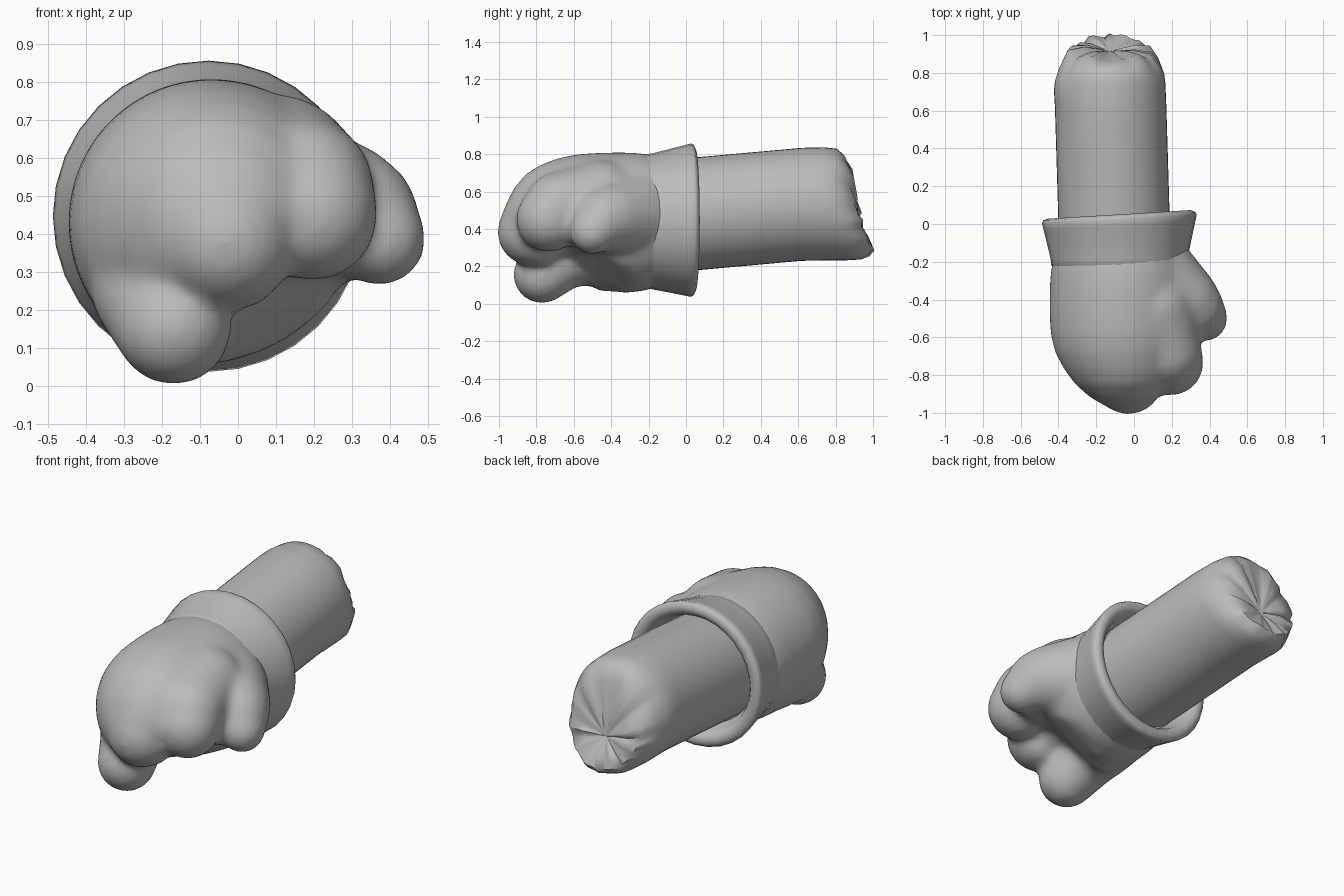
import bpy, bmesh, math, random
from mathutils import Vector

if "Cube" in bpy.data.objects:
    bpy.data.objects.remove(bpy.data.objects["Cube"])

random.seed(4)
grey = bpy.data.materials.new("soft grey")
grey.diffuse_color = (0.5, 0.5, 0.5, 1)
grey.use_nodes = True
grey.node_tree.nodes["Principled BSDF"].inputs["Base Color"].default_value = grey.diffuse_color


def finish(bm, name, angle=40):
    bmesh.ops.recalc_face_normals(bm, faces=bm.faces)
    me = bpy.data.meshes.new(name)
    bm.to_mesh(me)
    bm.free()
    ob = bpy.data.objects.new(name, me)
    bpy.context.collection.objects.link(ob)
    me.materials.append(grey)
    bpy.ops.object.select_all(action='DESELECT')
    ob.select_set(True)
    bpy.context.view_layer.objects.active = ob
    bpy.ops.object.shade_smooth_by_angle(angle=math.radians(angle))
    return ob


def loft(bm, rings, tip=None):
    """Skin a list of point rings; start capped flat, end capped flat or to a tip."""
    rows = [[bm.verts.new(p) for p in ring] for ring in rings]
    n = len(rows[0])
    for a, b in zip(rows, rows[1:]):
        for i in range(n):
            j = (i + 1) % n
            bm.faces.new((a[i], a[j], b[j], b[i]))
    bm.faces.new(rows[0])
    if tip:
        t = bm.verts.new(tip)
        for i in range(n):
            bm.faces.new((rows[-1][i], rows[-1][(i + 1) % n], t))
    else:
        bm.faces.new(rows[-1])


def angles(n):
    return [2 * math.pi * i / n for i in range(n)]


# Hand: rounded fist body, flattened towards the palm (y, cx, cz, radius, palm depth)
bm = bmesh.new()
palm = Vector((0.5, -0.87))
body = [(-0.12, -0.07, 0.44, 0.34, 1), (-0.20, -0.07, 0.437, 0.362, 1),
        (-0.26, -0.07, 0.435, 0.372, 0.38), (-0.34, -0.07, 0.433, 0.377, 0.35),
        (-0.46, -0.07, 0.43, 0.378, 0.29), (-0.58, -0.07, 0.428, 0.372, 0.20),
        (-0.68, -0.068, 0.43, 0.35, 0.14), (-0.77, -0.06, 0.437, 0.31, 0.12),
        (-0.85, -0.055, 0.445, 0.255, 0.11), (-0.92, -0.05, 0.44, 0.18, 0.10),
        (-0.965, -0.04, 0.42, 0.11, 0.08)]
rings = []
for y, cx, cz, r, depth in body:
    ring = []
    for a in angles(48):
        p = Vector((math.cos(a), math.sin(a))) * r
        p -= palm * max(0, p.dot(palm) - depth)
        ring.append((cx + p.x, y, cz + p.y))
    rings.append(ring)
loft(bm, rings)

# Fingers, thumb and webbing: chains of overlapping balls (x, y, z, radius)
digits = [
    [(-0.22, -0.46, 0.27, 0.17), (-0.215, -0.64, 0.26, 0.175), (-0.17, -0.77, 0.155, 0.155)],
    [(-0.06, -0.60, 0.52, 0.25), (-0.05, -0.79, 0.43, 0.20), (-0.03, -0.825, 0.385, 0.185),
     (0.0, -0.79, 0.32, 0.12)],
    [(0.10, -0.45, 0.55, 0.22), (0.175, -0.68, 0.52, 0.185), (0.195, -0.735, 0.45, 0.175)],
    [(0.08, -0.27, 0.47, 0.25), (0.26, -0.40, 0.46, 0.19), (0.31, -0.44, 0.45, 0.165),
     (0.375, -0.50, 0.385, 0.122)],
    [(0.06, -0.50, 0.52, 0.25), (0.19, -0.54, 0.47, 0.18), (0.25, -0.54, 0.42, 0.13)],
]
for chain in digits:
    for a, b in zip(chain, chain[1:]):
        for k in range(9):
            p = Vector(a[:3]).lerp(Vector(b[:3]), k / 8)
            r = a[3] + (b[3] - a[3]) * k / 8
            new = bmesh.ops.create_icosphere(bm, subdivisions=3, radius=r)['verts']
            bmesh.ops.translate(bm, verts=new, vec=p)
hand = finish(bm, "gloved_hand", 180)
mod = hand.modifiers.new("fuse", 'REMESH')
mod.mode = 'VOXEL'
mod.voxel_size = 0.018
mod.use_smooth_shade = True
mod = hand.modifiers.new("soften", 'SMOOTH')
mod.factor = 0.5
mod.iterations = 18

# Cuff: flared band with a thick rolled rim (y, radius)
bm = bmesh.new()
profile = [(-0.235, 0.345), (-0.215, 0.36), (-0.18, 0.363), (-0.10, 0.38), (0.0, 0.402),
           (0.035, 0.41), (0.05, 0.402), (0.06, 0.378), (0.053, 0.35), (0.03, 0.332),
           (-0.01, 0.318), (-0.05, 0.30), (-0.06, 0.2)]
rings = []
for y, r in profile:
    tilt = 0.022 * max(0, y + 0.25) / 0.3
    rings.append([(-0.078 + r * math.cos(a), y + tilt * (math.cos(a) - 0.4),
                   0.44 + 0.03 * (y + 0.2) + r * math.sin(a)) for a in angles(32)])
loft(bm, rings)
finish(bm, "cuff", 50)

# Arm: slightly rising tube with a slanted, puckered end
bm = bmesh.new()
N = 48
wrinkle = [random.uniform(-1, 1) for _ in range(N)]


def arm_ring(y, scale):
    cx, cz = -0.105 - 0.03 * y, 0.476 + 0.09 * min(y, 0.65)
    return [(cx + 0.295 * scale * math.cos(a), y, cz + 0.302 * scale * math.sin(a))
            for a in angles(N)]


rings = [arm_ring(y, 1) for y in (-0.09, 0.1, 0.3, 0.5, 0.62)]
tip = Vector((-0.13, 0.915, 0.44))
# (radius scale, y at the top, y at the bottom, side drop, wrinkle size)
for s, top, low, side, w in [(1.0, 0.74, 0.86, 0.07, 0.0), (0.98, 0.81, 0.93, 0.09, 0.006),
                             (0.90, 0.85, 0.97, 0.07, 0.012), (0.75, 0.875, 0.995, 0.02, 0.016),
                             (0.45, 0.895, 0.965, 0.0, 0.012), (0.2, 0.91, 0.935, 0.0, 0.006)]:
    ring = []
    for i, (a, p) in enumerate(zip(angles(N), arm_ring(0.8, s))):
        f = (1 - math.sin(a)) / 2
        drop = side * math.cos(a) ** 2 * (1.3 if math.cos(a) < 0 else 0.8)
        y = top + (low - top) * f - drop + w * wrinkle[i]
        blend = 1 - s
        ring.append((p[0] + (tip.x + 0.129) * blend, y, p[2] - 0.09 * blend))
    rings.append(ring)
loft(bm, rings, tip)
finish(bm, "arm", 60)
